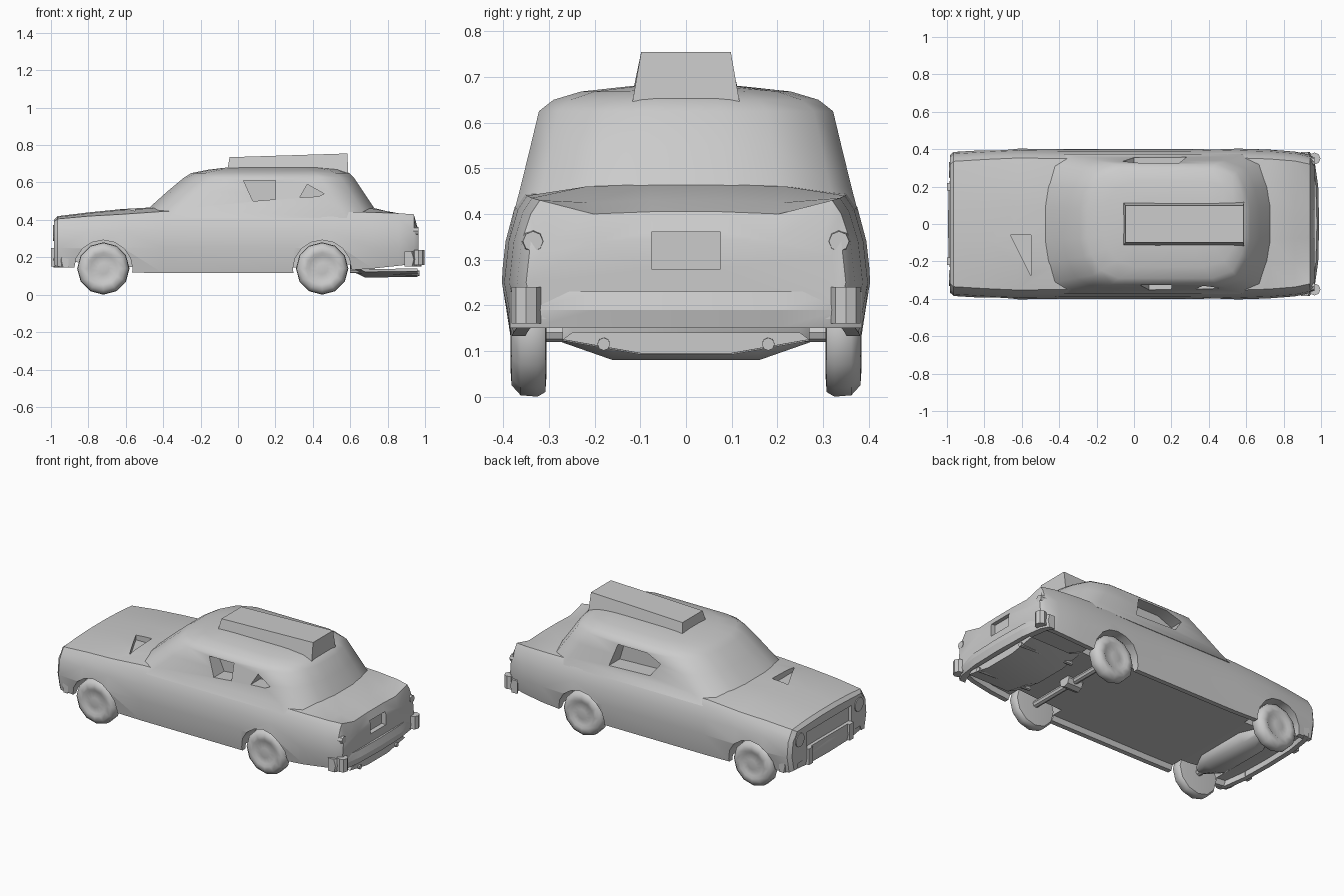
import bpy, bmesh, math
from mathutils import Matrix, Vector

if "Cube" in bpy.data.objects:
    bpy.data.objects.remove(bpy.data.objects["Cube"])


def finish(name, bm, angle=35):
    bmesh.ops.recalc_face_normals(bm, faces=bm.faces)
    me = bpy.data.meshes.new(name)
    bm.to_mesh(me)
    bm.free()
    ob = bpy.data.objects.new(name, me)
    bpy.context.collection.objects.link(ob)
    smooth(ob, angle)
    return ob


def activate(ob):
    bpy.ops.object.select_all(action='DESELECT')
    ob.select_set(True)
    bpy.context.view_layer.objects.active = ob


def smooth(ob, angle=35):
    activate(ob)
    bpy.ops.object.shade_smooth_by_angle(angle=math.radians(angle))


def loft(name, rings, angle=35):
    bm = bmesh.new()
    vs = [[bm.verts.new(p) for p in r] for r in rings]
    n = len(rings[0])
    for a, b in zip(vs, vs[1:]):
        for i in range(n):
            j = (i + 1) % n
            bm.faces.new((a[i], a[j], b[j], b[i]))
    bm.faces.new(vs[0])
    bm.faces.new(vs[-1])
    return finish(name, bm, angle)


def box(name, x, y, z):
    c = lambda zz: [(x[0], y[0], zz), (x[1], y[0], zz), (x[1], y[1], zz), (x[0], y[1], zz)]
    return loft(name, [c(z[0]), c(z[1])])


def cyl(name, p, q, r, seg=12, r2=None):
    p, q = Vector(p), Vector(q)
    bm = bmesh.new()
    rot = (q - p).to_track_quat('Z', 'Y').to_matrix().to_4x4()
    bmesh.ops.create_cone(bm, cap_ends=True, segments=seg, radius1=r, radius2=r2 or r,
                          depth=(q - p).length, matrix=Matrix.Translation((p + q) / 2) @ rot)
    return finish(name, bm)


def cut(ob, cutters):
    for c in cutters:
        m = ob.modifiers.new('cut', 'BOOLEAN')
        m.operation, m.solver, m.object = 'DIFFERENCE', 'EXACT', c
        activate(ob)
        bpy.ops.object.modifier_apply(modifier=m.name)
        bpy.data.objects.remove(c)
    smooth(ob, 42)


# Lower body: sections along x with half width, bottom, fender and centre heights
def section(x, w, b, e, c):
    h = [(w - .06, b + .03), (w - .05, b), (w - .02, b), (w, .25), (w - .01, .34),
         (w - .03, e - .03), (w - .05, e), (w * .55, c), (w * .2, c + .005)]
    return [(x, y, z) for y, z in h] + [(x, -y, z) for y, z in reversed(h)]


body = loft('body', [section(*s) for s in [
    (-.985, .365, .16, .39, .395), (-.965, .385, .15, .405, .415), (-.80, .395, .14, .42, .435),
    (-.62, .403, .12, .43, .453), (-.40, .40, .115, .445, .465), (.30, .40, .115, .445, .455),
    (.50, .405, .125, .445, .455), (.72, .398, .14, .44, .46), (.86, .387, .155, .435, .425),
    (.94, .37, .165, .43, .40), (.965, .35, .17, .34, .34)]])

WHEELS = [(x, s) for x in (-.72, .45) for s in (-1, 1)]
cut(body, [cyl('arch_cutter', (x, s * .27, .135), (x, s * .5, .135), .157, 16) for x, s in WHEELS]
    + [box('plate_cutter', (.935, 1.1), (-.075, .075), (.28, .36)),
       box('grille_cutter', (-1.1, -.965), (-.22, .22), (.25, .35)),
       # Shallow dent in the hood
       loft('dent_cutter', [[(-.66, -.06, z), (-.55, -.28, z), (-.55, -.06, z)] for z in (.425, .6)])])


# Cabin: stacked rounded outlines with half width
def outline(z, x0, x1, w):
    h = [(x0, .25), (x0 + .02, .55), (x0 + .07, .85), (x0 + .17, 1), (x1 - .18, 1),
         (x1 - .07, .87), (x1 - .02, .55), (x1, .25)]
    return [(x, w * k, z) for x, k in h] + [(x, -w * k, z) for x, k in reversed(h)]


cabin = loft('cabin', [outline(*r) for r in [
    (.41, -.54, .76, .375), (.46, -.48, .73, .362), (.55, -.38, .67, .34), (.625, -.29, .62, .322),
    (.65, -.25, .595, .29), (.668, -.16, .55, .23), (.68, -.06, .49, .12)]], 45)

# Open side windows: two small ones on the near side, one wide one on the far side
cut(cabin, [loft('window_cutter', [[(x, s * y, z) for x, z in pts] for y in (.25, .5)])
            for s, pts in ((-1, [(.03, .61), (.08, .50), (.20, .51), (.20, .61)]),
                           (-1, [(.33, .52), (.37, .59), (.46, .54), (.43, .525)]),
                           (1, [(-.06, .57), (.0, .49), (.28, .48), (.24, .61), (.04, .61)]))])

# Roof sign: tapered box that rises toward the back
loft('roof_sign', [
    [(-.06, -.12, .65), (.59, -.12, .63), (.59, .12, .63), (-.06, .12, .65)],
    [(-.045, -.098, .735), (.585, -.098, .755), (.585, .098, .755), (-.045, .098, .735)]])

# Wheels with rounded tyre edges and a dished hub
for x, s in WHEELS:
    prof = [(.305, .09), (.308, .13), (.325, .14), (.362, .137), (.382, .115), (.384, .085),
            (.374, .07), (.38, .03)]
    rings = [[(x + r * math.cos(a * math.tau / 12), s * y, .14 + r * math.sin(a * math.tau / 12))
              for a in range(12)] for y, r in prof]
    loft('wheel', rings, 50)

# Axles, with a heavy housing at the front and a small one at the rear
for x in (-.72, .45):
    cyl('axle', (x, -.32, .14), (x, .32, .14), .02, 8)
cyl('rear_axle_housing', (.40, 0, .14), (.50, 0, .14), .04, 8)
loft('front_suspension', [[(-.72 + r * math.cos(a * math.tau / 8), y, .15 + r * .7 * math.sin(a * math.tau / 8))
                           for a in range(8)]
                          for y, r in ((-.28, .04), (-.16, .10), (.16, .10), (.28, .04))], 60)


# Bumpers: a bar swept along a bowed path
def bumper(name, d, path, z0, z1, thick):
    zm = (z0 + z1) / 2
    loft(name, [[(d * (x - thick), y, z0), (d * (x - .01), y, z0), (d * x, y, zm),
                 (d * (x - .012), y, z1), (d * (x - thick), y, z1)] for x, y in path], 30)


bow = [(.94, -.385), (.965, -.34), (.985, -.2), (.99, 0), (.985, .2), (.965, .34), (.94, .385)]
bumper('rear_bumper', 1, bow, .15, .23, .05)
bumper('front_bumper', -1, [(x + .005, y * .98) for x, y in bow], .145, .23, .04)

for s in (-1, 1):
    # Lights and bumper ends
    cyl('headlight', (-.94, s * .29, .33), (-.99, s * .29, .33), .05, 12, .042)
    cyl('tail_light', (.91, s * .335, .34), (.965, s * .335, .34), .03, 8, .022)
    cyl('rear_bumper_end', (.965, s * .35, .16), (.965, s * .35, .24), .032, 8)
    box('front_bumper_guard', (-1.0, -.95), (s * .2 - .02, s * .2 + .02), (.15, .25))
    # Exhaust pipes
    cyl('exhaust_pipe', (.6, s * .18, .13), (.97, s * .18, .115), .014, 8)

# Thin pan under the trunk
loft('rear_pan', [[(x, -.27, z + .03), (x, -.1, z), (x, .1, z), (x, .27, z + .03),
                   (x, .25, z + .045), (x, -.25, z + .045)]
                  for x, z in ((.60, .13), (.68, .092), (.96, .095))])
